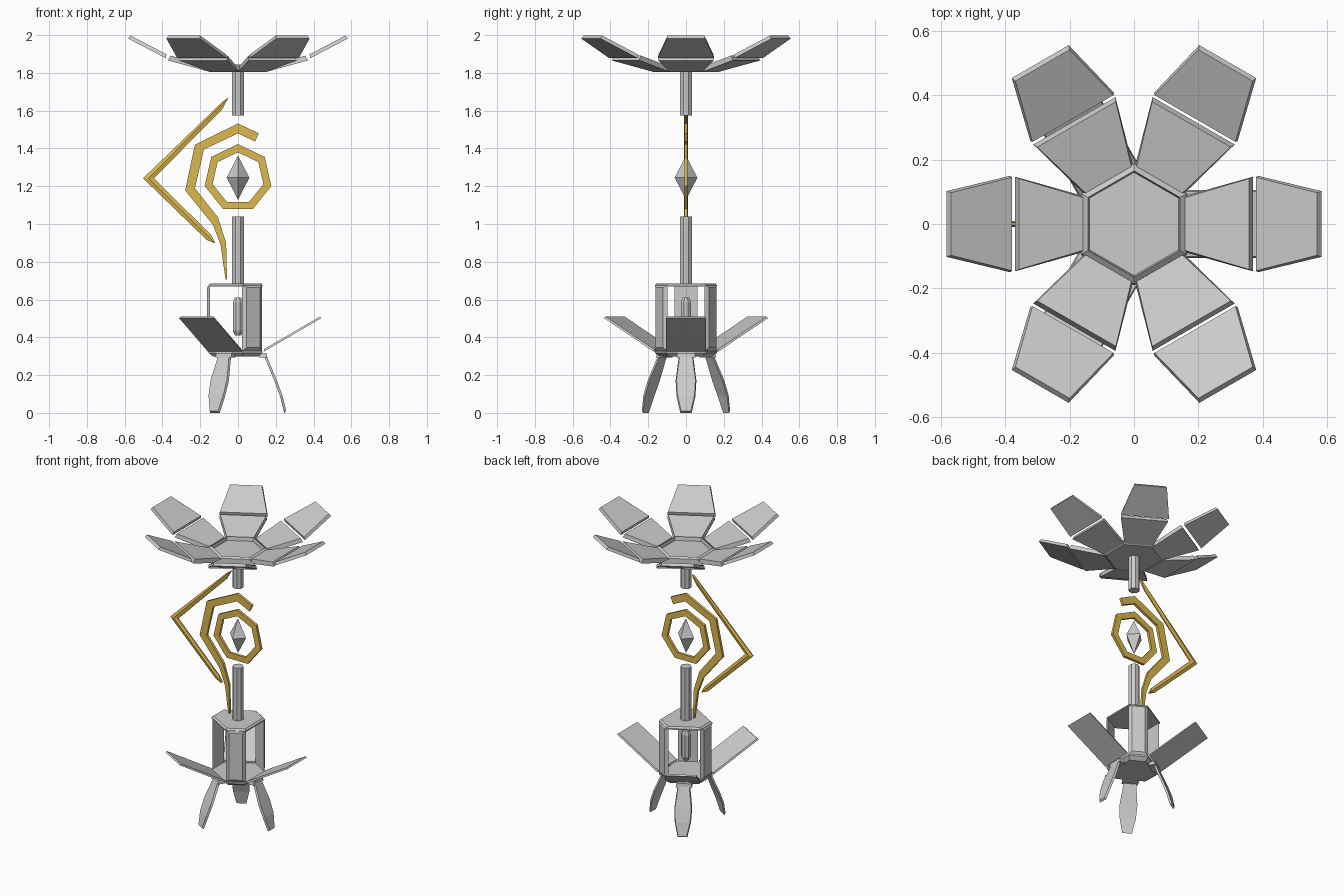
import bpy, bmesh
from math import radians, cos, sin, pi, hypot

if "Cube" in bpy.data.objects:
    bpy.data.objects.remove(bpy.data.objects["Cube"])

gold = bpy.data.materials.new("gold")
gold.diffuse_color = (0.72, 0.48, 0.08, 1)
gold.use_nodes = True
gold.node_tree.nodes["Principled BSDF"].inputs["Base Color"].default_value = gold.diffuse_color


def make(name, verts, faces, mat=None):
    me = bpy.data.meshes.new(name)
    me.from_pydata(verts, [], faces)
    bm = bmesh.new()
    bm.from_mesh(me)
    bmesh.ops.recalc_face_normals(bm, faces=bm.faces)
    bm.to_mesh(me)
    bm.free()
    ob = bpy.data.objects.new(name, me)
    bpy.context.collection.objects.link(ob)
    if mat:
        me.materials.append(mat)
    return ob


def lathe(name, profile, angles):
    """Flat-sided solid: (radius, z) rings with corners at the given degrees."""
    n = len(angles)
    verts = [(r * cos(radians(a)), r * sin(radians(a)), z) for r, z in profile for a in angles]
    faces = [(k * n + i, k * n + (i + 1) % n, (k + 1) * n + (i + 1) % n, (k + 1) * n + i)
             for k in range(len(profile) - 1) for i in range(n)]
    faces += [tuple(range(n)), tuple(range((len(profile) - 1) * n, len(profile) * n))]
    return make(name, verts, faces)


def slab(name, stations, thick, inset, angle):
    """Radial plate through (r, z, half width) stations, one face inset as a chamfer."""
    dr, dz = (stations[-1][k] - stations[0][k] for k in (0, 1))
    L = hypot(dr, dz)
    dr, dz = dr / L, dz / L
    m, verts = len(stations), []
    a = radians(angle)
    for layer in (0, 1):
        for i, (r, z, w) in enumerate(stations):
            if layer:
                s = inset if i == 0 else -inset if i == m - 1 else 0
                r, z, w = r - dz * thick + dr * s, z + dr * thick + dz * s, w - inset
            for y in (-w, w):
                verts.append((r * cos(a) - y * sin(a), r * sin(a) + y * cos(a), z))
    o, faces = 2 * m, []
    for i in range(0, 2 * m - 2, 2):
        faces += [(i, i + 1, i + 3, i + 2), (o + i, o + i + 1, o + i + 3, o + i + 2),
                  (i, i + 2, o + i + 2, o + i), (i + 1, i + 3, o + i + 3, o + i + 1)]
    e = 2 * m - 2
    faces += [(0, 1, o + 1, o), (e, e + 1, o + e + 1, o + e)]
    return make(name, verts, faces)


def band(name, lines, closed=False):
    """Thin upright gold strip between (points, half depth) lines in the xz plane."""
    n, k = len(lines[0][0]), len(lines)
    verts = [(x, s * d, z) for s in (-1, 1) for pts, d in lines for x, z in pts]
    o, faces = n * k, []
    for i in range(n if closed else n - 1):
        j = (i + 1) % n
        for l in range(k - 1):
            for b in (0, o):
                faces.append((b + l * n + i, b + l * n + j, b + l * n + n + j, b + l * n + n + i))
        for l in (0, k - 1):
            faces.append((l * n + i, l * n + j, o + l * n + j, o + l * n + i))
    if not closed:
        for i in (0, n - 1):
            for l in range(k - 1):
                faces.append((l * n + i, l * n + n + i, o + l * n + n + i, o + l * n + i))
    return make(name, verts, faces, gold)


HEX = [30 + 60 * i for i in range(6)]
OCT = [22.5 + 45 * i for i in range(8)]
CASE = [c + s for c in (0, 120, 240) for s in (-39, 39)]   # wide and narrow sides alternate

# flower head: shallow hexagonal dish and two-part petals
lathe("flower_dish", [(0.175, 1.805), (0.19, 1.815), (0.185, 1.83), (0.165, 1.845), (0.16, 1.82)], HEX)
for i in range(6):
    slab("inner_petal", [(0.16, 1.808, 0.088), (0.37, 1.866, 0.147)], 0.028, 0.006, 60 * i)
    slab("outer_petal", [(0.383, 1.878, 0.15), (0.582, 1.982, 0.102)], 0.02, 0.005, 60 * i)

# stems
lathe("upper_stem", [(0.035, 1.575), (0.035, 1.81)], OCT)
lathe("lower_stem", [(0.035, 0.68), (0.035, 1.04)], OCT)

# floating crystal
lathe("crystal", [(0.001, 1.13), (0.06, 1.245), (0.001, 1.36)], [0, 90, 180, 270])

# gold ornaments
ring = [[(r * cos(pi / 2 + 2 * pi * i / 7), 1.242 + r * sin(pi / 2 + 2 * pi * i / 7))
         for i in range(7)] for r in (0.181, 0.138)]
band("gold_ring", [(ring[0], 0.009), (ring[1], 0.009)], True)
band("gold_spiral", [
    ([(0.11, 1.48), (0, 1.532), (-0.228, 1.42), (-0.28, 1.178), (-0.132, 0.995), (-0.092, 0.89), (-0.066, 0.706)], 0.009),
    ([(0.09, 1.437), (0, 1.48), (-0.18, 1.395), (-0.228, 1.19), (-0.106, 1.035), (-0.063, 0.9), (-0.058, 0.706)], 0.009)])
band("gold_chevron", [
    ([(-0.085, 1.645), (-0.503, 1.242), (-0.165, 0.915)], 0.004),
    ([(-0.05, 1.67), (-0.474, 1.242), (-0.12, 0.897)], 0.01),
    ([(-0.085, 1.605), (-0.445, 1.242), (-0.14, 0.94)], 0.004)])

# lantern-like casing: floor, roof, three posts and the core inside
lathe("casing_floor", [(0.14, 0.298), (0.167, 0.318), (0.167, 0.328)], CASE)
lathe("casing_roof", [(0.167, 0.668), (0.167, 0.676), (0.155, 0.686)], CASE)
lathe("core", [(0.018, 0.41), (0.03, 0.435), (0.03, 0.585), (0.018, 0.61)], OCT)

for a in (0, 120, 240):
    slab("casing_post", [(0.148, 0.326, 0.061), (0.148, 0.684, 0.061)], -0.015, 0.02, a + 60)
    # opened casing panels and feet
    slab("open_panel", [(0.138, 0.325, 0.105), (0.442, 0.502, 0.105)], 0.011, 0.004, a)
    slab("foot_hinge", [(0.11, 0.292, 0.05), (0.155, 0.292, 0.05)], 0.025, 0.004, a)
    slab("foot", [(0.135, 0.31, 0.037), (0.192, 0.17, 0.055), (0.222, 0.09, 0.05), (0.245, 0.0, 0.03)],
         0.013, 0.005, a)
